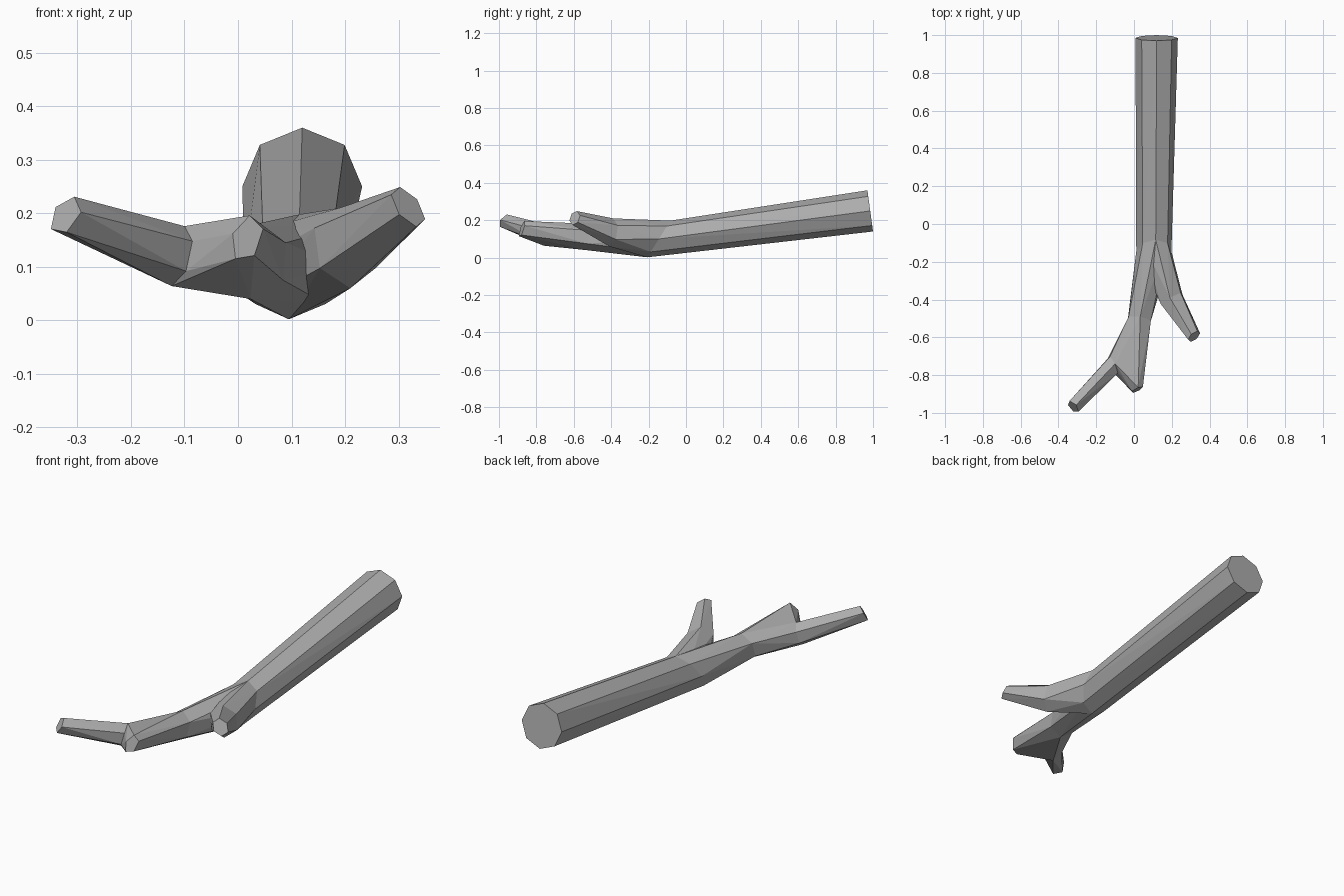
import bpy, bmesh, math
from mathutils import Vector

cube = bpy.data.objects.get("Cube")
if cube:
    bpy.data.objects.remove(cube, do_unlink=True)

bark = bpy.data.materials.new("bark_grey")
bark.use_nodes = True
GREY = (0.42, 0.42, 0.42, 1)
bark.diffuse_color = GREY
bark.node_tree.nodes["Principled BSDF"].inputs["Base Color"].default_value = GREY


def ring(centre, side, up, sides):
    """Points of an elliptical cross-section with one corner at the top."""
    c, s, u = Vector(centre), Vector(side), Vector(up)
    turns = [2 * math.pi * i / sides for i in range(sides)]
    return [c + s * math.sin(a) + u * math.cos(a) for a in turns]


# Cross-sections: centre, half-width vector, half-height vector, corners
rings = {
    "trunk_end": ring((.12, .985, .25), (.112, 0, 0), (0, -.015, .11), 8),
    "trunk_base": ring((.105, -.145, .1), (.093, 0, 0), (.01, .062, .098), 8),
    "left_base": ring((.2, -.4, .135), (.06, .035, 0), (-.01, .01, .075), 6),
    "left_tip": ring((.318, -.595, .212), (.028, .026, -.005), (-.015, .012, .037), 6),
    "right_base": ring((.028, -.51, .11), (.068, -.012, 0), (.005, .02, .07), 6),
    "elbow": ring((-.112, -.75, .12), (.024, -.05, 0), (.012, .01, .056), 6),
    "right_tip": ring((-.322, -.968, .196), (.025, -.03, -.005), (.016, .01, .035), 5),
    "stub_tip": ring((.017, -.877, .153), (.03, .012, .005), (.005, .012, .043), 5),
}
CAPS = {"trunk_end", "left_tip", "right_tip", "stub_tip"}


def part(name, *spans):
    """Skin each span of cross-sections and leave the inner joints open."""
    bm = bmesh.new()
    used = {key for span in spans for key in span}
    verts = {key: [bm.verts.new(p) for p in rings[key]] for key in used}
    for span in spans:
        bmesh.ops.convex_hull(bm, input=[v for key in span for v in verts[key]])
    joints = [set(verts[key]) for key in used - CAPS]
    inner = [f for f in bm.faces if any(set(f.verts) <= j for j in joints)]
    bmesh.ops.delete(bm, geom=inner, context="FACES")
    loose = [v for v in bm.verts if not v.link_faces]
    bmesh.ops.delete(bm, geom=loose, context="VERTS")
    bmesh.ops.dissolve_limit(bm, angle_limit=math.radians(1),
                             verts=bm.verts, edges=bm.edges)
    bmesh.ops.recalc_face_normals(bm, faces=bm.faces)
    mesh = bpy.data.meshes.new(name)
    bm.to_mesh(mesh)
    bm.free()
    mesh.materials.append(bark)
    bpy.context.collection.objects.link(bpy.data.objects.new(name, mesh))


part("trunk", ("trunk_end", "trunk_base"))
part("left_branch", ("trunk_base", "left_base"), ("left_base", "left_tip"))
part("right_branch", ("trunk_base", "right_base"))
part("forked_twig", ("right_base", "elbow", "stub_tip"), ("elbow", "right_tip"))
